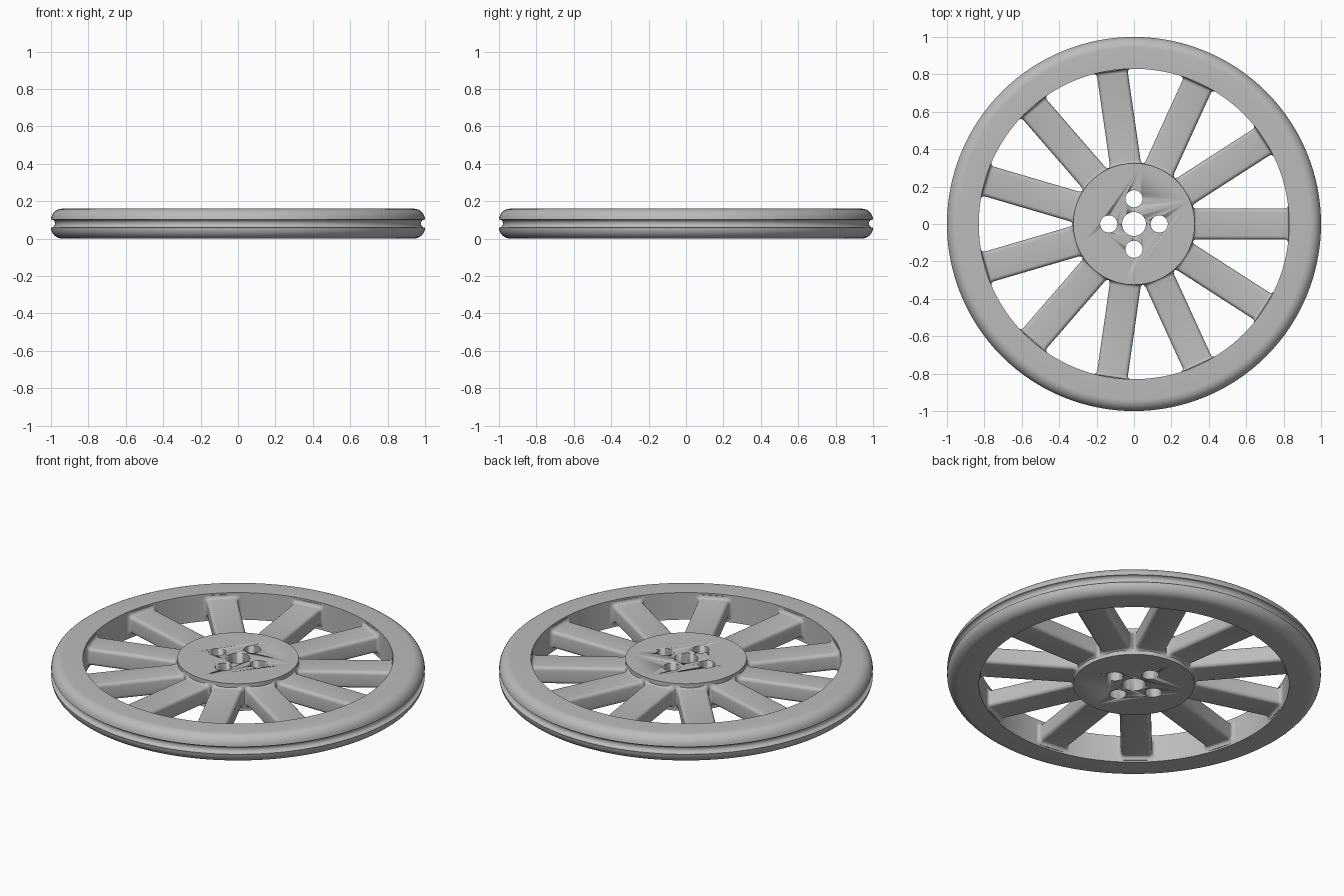
import bpy, bmesh
from math import pi, sin, cos, sqrt, radians

cube = bpy.data.objects.get("Cube")
if cube:
    bpy.data.objects.remove(cube)

THICK, MID = 0.16, 0.08
HUB_R, RIM_IN, RIM_OUT = 0.325, 0.83, 1.0
SPOKES = 11

grey = bpy.data.materials.new("plain grey")
grey.use_nodes = True
grey.diffuse_color = (0.5, 0.5, 0.5, 1)
grey.node_tree.nodes["Principled BSDF"].inputs["Base Color"].default_value = (0.5, 0.5, 0.5, 1)


def finish(name, bm, angle=35):
    bmesh.ops.recalc_face_normals(bm, faces=bm.faces)
    mesh = bpy.data.meshes.new(name)
    bm.to_mesh(mesh)
    bm.free()
    mesh.materials.append(grey)
    obj = bpy.data.objects.new(name, mesh)
    bpy.context.collection.objects.link(obj)
    bpy.ops.object.select_all(action="DESELECT")
    obj.select_set(True)
    bpy.context.view_layer.objects.active = obj
    bpy.ops.object.shade_smooth_by_angle(angle=radians(angle))
    return obj


def skin(bm, rings, closed):
    """Join equal rings of vertices with quads."""
    count = len(rings)
    for i in range(count if closed else count - 1):
        a, b = rings[i], rings[(i + 1) % count]
        n = len(a)
        for j in range(n):
            k = (j + 1) % n
            bm.faces.new((a[j], a[k], b[k], b[j]))


def arc(cx, cz, r, start, end, steps):
    angles = [radians(start + (end - start) * i / steps) for i in range(steps + 1)]
    return [(cx + r * cos(a), cz + r * sin(a)) for a in angles]


# Rim: rounded outer shoulders with a half-round groove around the middle
round_r, groove_r = 0.06, 0.022
profile = [(RIM_IN, 0)]
profile += arc(RIM_OUT - round_r, round_r, round_r, -90, -2, 8)
profile += arc(RIM_OUT, MID, groove_r, 270, 90, 10)
profile += arc(RIM_OUT - round_r, THICK - round_r, round_r, 2, 90, 8)
profile.append((RIM_IN, THICK))
bm = bmesh.new()
segments = 128
rings = []
for s in range(segments):
    a = 2 * pi * s / segments
    rings.append([bm.verts.new((r * cos(a), r * sin(a), z)) for r, z in profile])
skin(bm, rings, True)
finish("rim", bm)


# Hub: flat disc drilled with an axle hole and four bolt holes
def cylinder(bm, r, depth, x=0, y=0, sides=96):
    made = bmesh.ops.create_cone(bm, cap_ends=True, segments=sides,
                                 radius1=r, radius2=r, depth=depth)
    bmesh.ops.translate(bm, verts=made["verts"], vec=(x, y, MID))


bm = bmesh.new()
cylinder(bm, HUB_R, THICK)
hub = finish("hub", bm)
bm = bmesh.new()
cylinder(bm, 0.064, 0.4, sides=40)
for i in range(4):
    cylinder(bm, 0.046, 0.4, 0.135 * cos(i * pi / 2), 0.135 * sin(i * pi / 2), 32)
drill = finish("hub_hole_cutter", bm)
drill.hide_render = True
drill.hide_set(True)
cut = hub.modifiers.new("holes", "BOOLEAN")
cut.object = drill
cut.operation = "DIFFERENCE"
cut.solver = "EXACT"
bpy.context.view_layer.objects.active = hub
bpy.ops.object.modifier_apply(modifier="holes")
bpy.data.objects.remove(drill)


# Spokes: rounded bars that flare where they meet the hub and the rim
HALF_W, HALF_H, EDGE, FILLET = 0.083, 0.05, 0.02, 0.02


def section(grow):
    w, h = HALF_W + grow - EDGE, HALF_H + grow - EDGE
    points = []
    for sx, sz, start in ((1, 1, 0), (-1, 1, 90), (-1, -1, 180), (1, -1, 270)):
        points += arc(sx * w, sz * h, EDGE, start, start + 90, 5)
    return points


# Each station is a distance from the hub or rim wall plus its flare
steps = [i * pi / 10 for i in range(6)]
flare = [(FILLET * (1 - cos(t)), FILLET * (1 - sin(t))) for t in steps]
stations = [(HUB_R, d, g) for d, g in flare]
stations += [(RIM_IN, -d, g) for d, g in reversed(flare)]
stations = [(HUB_R, -0.01, FILLET)] + stations + [(RIM_IN, 0.01, FILLET)]

for s in range(SPOKES):
    turn = 2 * pi * s / SPOKES
    bm = bmesh.new()
    rings = []
    for wall, offset, grow in stations:
        ring = []
        for y, z in section(grow):
            x = sqrt(wall ** 2 - y ** 2) + offset
            ring.append(bm.verts.new((x * cos(turn) - y * sin(turn),
                                      x * sin(turn) + y * cos(turn), MID + z)))
        rings.append(ring)
    skin(bm, rings, False)
    bm.faces.new(rings[0])
    bm.faces.new(rings[-1])
    finish(f"spoke_{s + 1}", bm)
